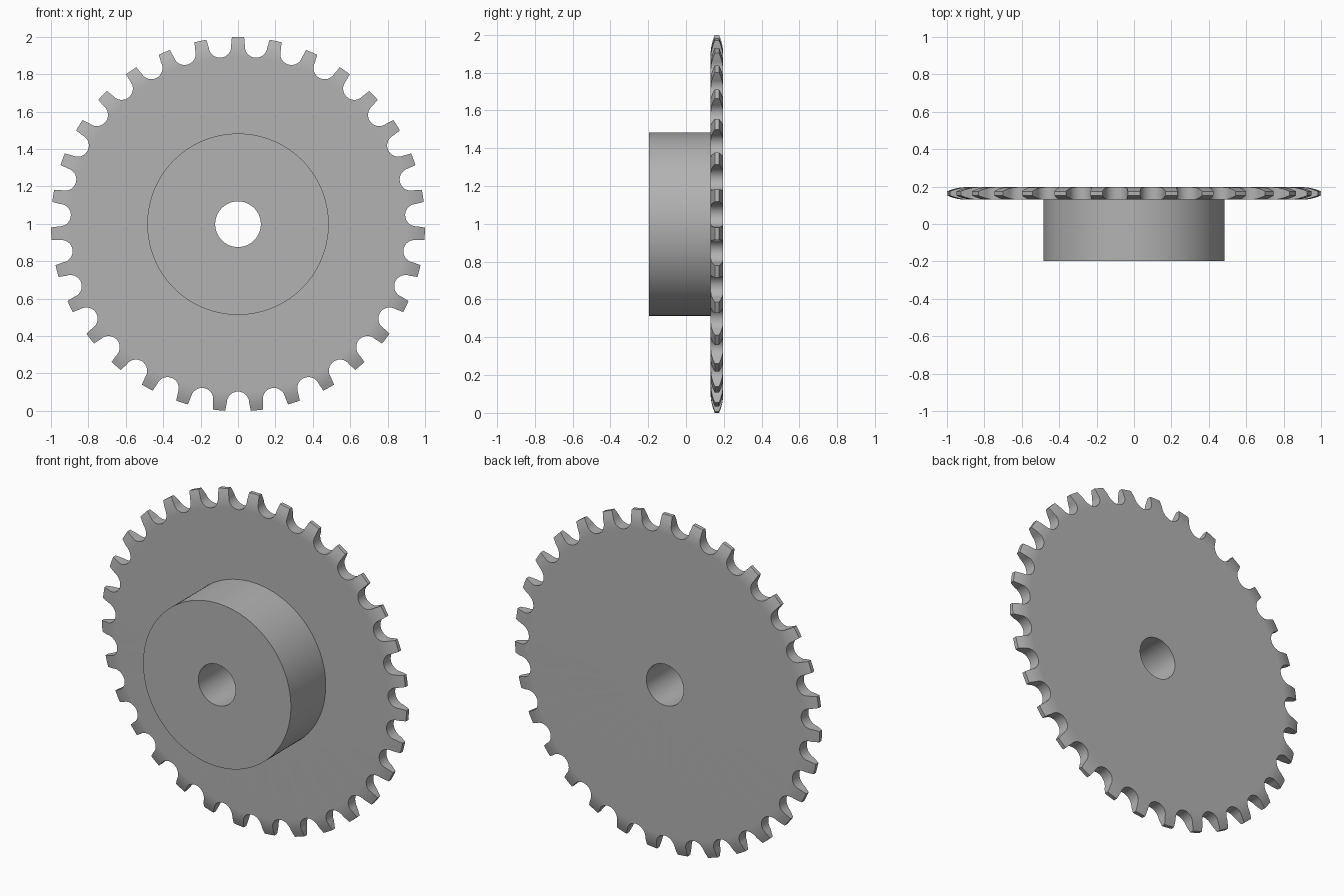
import bpy, bmesh, math

if "Cube" in bpy.data.objects:
    bpy.data.objects.remove(bpy.data.objects["Cube"])

TEETH, COLS = 31, 4
PITCH = 2 * math.pi / TEETH
Y_FRONT, Y_BACK, Y_HUB = 0.13, 0.197, -0.197
BORE_R, HUB_R = 0.122, 0.485
GAP_C, GAP_R = 0.955, 0.06          # round seat between the teeth
CENTRE_Z = 0.998

bm = bmesh.new()


def point(r, a, y):
    return bm.verts.new((r * math.sin(a), y, CENTRE_Z + r * math.cos(a)))


# Tooth outline: rows of (radius, half angle) from root to tip
rows = []
for i in range(11):
    t = math.radians(9 * i)
    x, z = GAP_R * math.sin(t), GAP_C - GAP_R * math.cos(t)
    rows.append((math.hypot(x, z), PITCH / 2 - math.atan2(x, z)))
rows += [(0.978, 0.0355), (1.0, 0.033)]


def thickness(r):
    """Half thickness, rounded off towards the tip."""
    h = max(0, r - 0.895)
    return (Y_BACK - Y_FRONT) / 2 - (0.26 - math.sqrt(0.26 ** 2 - h * h))


# Teeth
mid = (Y_FRONT + Y_BACK) / 2
for k in range(TEETH):
    sides = []
    for s in (-1, 1):
        grid = [[point(r, k * PITCH + a * (2 * c / COLS - 1), mid + s * thickness(r))
                 for c in range(COLS + 1)] for r, a in rows]
        for lo, hi in zip(grid, grid[1:]):
            for c in range(COLS):
                bm.faces.new((lo[c], lo[c + 1], hi[c + 1], hi[c]))
        sides.append(grid)
    f, b = sides
    for j in range(len(rows) - 1):               # flanks
        for c in (0, COLS):
            bm.faces.new((f[j][c], f[j + 1][c], b[j + 1][c], b[j][c]))
    for c in range(COLS):                        # tip
        bm.faces.new((f[-1][c], f[-1][c + 1], b[-1][c + 1], b[-1][c]))

# Plate, hub and bore: rings joined in order from front root to back root
N = TEETH * COLS
root = rows[0][0]
start = -PITCH / 2
profile = [(root, Y_FRONT), (HUB_R, Y_FRONT), (HUB_R, Y_HUB),
           (BORE_R, Y_HUB), (BORE_R, Y_BACK), (root, Y_BACK)]
rings = [[point(r, start + i * PITCH / COLS, y) for i in range(N)] for r, y in profile]
for p, q in zip(rings, rings[1:]):
    for i in range(N):
        n = (i + 1) % N
        bm.faces.new((p[i], p[n], q[n], q[i]))

bmesh.ops.remove_doubles(bm, verts=bm.verts, dist=1e-5)
bmesh.ops.recalc_face_normals(bm, faces=bm.faces)

mesh = bpy.data.meshes.new("sprocket_wheel")
bm.to_mesh(mesh)
bm.free()
steel = bpy.data.materials.new("plain_grey")
steel.diffuse_color = (0.45, 0.45, 0.45, 1)
steel.use_nodes = True
steel.node_tree.nodes["Principled BSDF"].inputs["Base Color"].default_value = steel.diffuse_color
mesh.materials.append(steel)
wheel = bpy.data.objects.new("sprocket_wheel", mesh)
bpy.context.collection.objects.link(wheel)
bpy.context.view_layer.objects.active = wheel
wheel.select_set(True)
bpy.ops.object.shade_smooth_by_angle(angle=math.radians(30))
